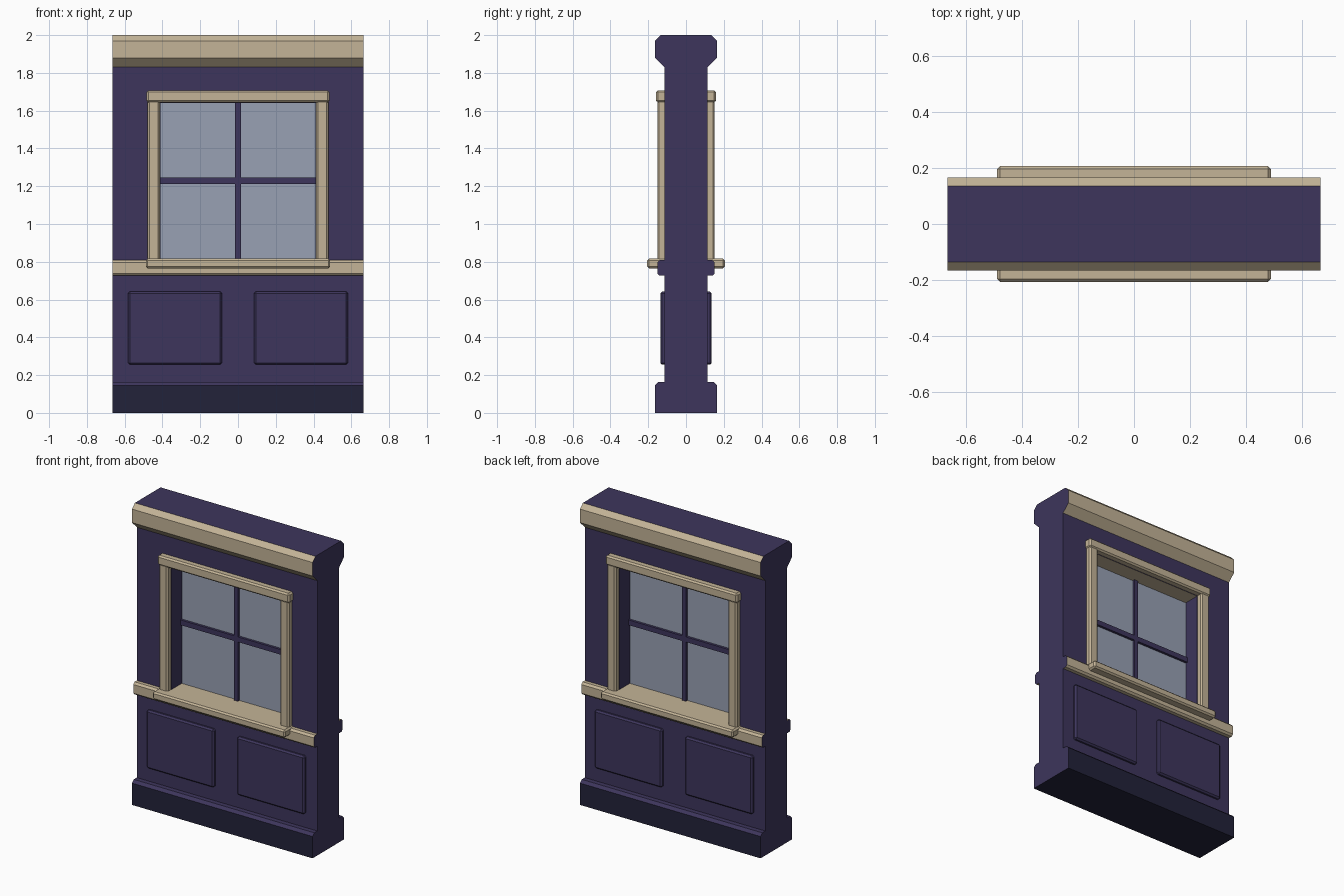
import bpy, bmesh

if "Cube" in bpy.data.objects:
    bpy.data.objects.remove(bpy.data.objects["Cube"])

def material(name, rgb):
    m = bpy.data.materials.new(name)
    m.diffuse_color = (*rgb, 1)
    m.use_nodes = True
    m.node_tree.nodes["Principled BSDF"].inputs["Base Color"].default_value = m.diffuse_color
    return m

PURPLE = material("wall purple", (0.047, 0.036, 0.107))
BEIGE = material("trim beige", (0.55, 0.455, 0.31))
NAVY = material("base navy", (0.016, 0.016, 0.042))
GLASS = material("window glass", (0.314, 0.356, 0.456))

def finish(name, bm, mats):
    bmesh.ops.recalc_face_normals(bm, faces=bm.faces)
    me = bpy.data.meshes.new(name)
    bm.to_mesh(me)
    bm.free()
    for m in mats:
        me.materials.append(m)
    ob = bpy.data.objects.new(name, me)
    bpy.context.collection.objects.link(ob)
    return ob

def box(name, lo, hi, mat, chamfer=0):
    bm = bmesh.new()
    bmesh.ops.create_cube(bm, size=1)
    for v in bm.verts:
        for i in range(3):
            v.co[i] = lo[i] if v.co[i] < 0 else hi[i]
    if chamfer:
        bmesh.ops.bevel(bm, geom=bm.edges[:], offset=chamfer, segments=1,
                        affect='EDGES', profile=0.5)
    return finish(name, bm, [mat])

# Wall: half profile (depth, height) mirrored and extruded along x
half = [(0.165, 0), (0.165, 0.145), (0.147, 0.163), (0.115, 0.163),   # base
        (0.115, 0.727), (0.14, 0.727), (0.152, 0.739), (0.152, 0.797),
        (0.139, 0.81), (0.115, 0.81),                                 # chair rail
        (0.115, 1.83), (0.165, 1.88), (0.165, 1.97), (0.135, 2.0)]    # crown
loop = half + [(-y, z) for y, z in reversed(half)]
bm = bmesh.new()
face = bm.faces.new([bm.verts.new((-0.665, y, z)) for y, z in loop])
ext = bmesh.ops.extrude_face_region(bm, geom=[face])
bmesh.ops.translate(bm, vec=(1.33, 0, 0),
                    verts=[g for g in ext["geom"] if isinstance(g, bmesh.types.BMVert)])
wall = finish("wall", bm, [PURPLE, BEIGE, NAVY])

# Cut the window opening
cutter = box("window_cutter", (-0.41, -0.4, 0.79), (0.41, 0.4, 1.64), PURPLE)
cutter.hide_render = True
mod = wall.modifiers.new("opening", 'BOOLEAN')
mod.operation = 'DIFFERENCE'
mod.solver = 'EXACT'
mod.object = cutter
deps = bpy.context.evaluated_depsgraph_get()
cut = bpy.data.meshes.new_from_object(wall.evaluated_get(deps))
wall.modifiers.clear()
wall.data = cut
bpy.data.objects.remove(cutter, do_unlink=True)
cut.materials.clear()
for m in (PURPLE, BEIGE, NAVY):
    cut.materials.append(m)

# Colour the wall by height and direction; the end faces stay purple
for p in cut.polygons:
    n, c = p.normal, p.center
    p.material_index = 0
    if abs(n.x) > 0.5:
        continue
    if c.z < 0.14:
        p.material_index = 2
    elif c.z > 1.835 and n.z < 0.9:
        p.material_index = 1
    elif 0.72 < c.z < 0.815 and abs(c.y) > 0.117:
        p.material_index = 1
    elif n.z < -0.9 and abs(c.z - 1.64) < 0.005:
        p.material_index = 1

# Window: sill through the wall, glass and glazing bars
box("sill", (-0.488, -0.206, 0.765), (0.488, 0.206, 0.817), BEIGE, 0.01)
box("glass", (-0.415, -0.006, 0.80), (0.415, 0.006, 1.645), GLASS)
box("vertical_bar", (-0.015, -0.022, 0.81), (0.015, 0.022, 1.645), PURPLE)
box("horizontal_bar", (-0.415, -0.022, 1.212), (0.415, 0.022, 1.246), PURPLE)

# Casing and raised panels on both faces
for side, s in (("front", -1), ("back", 1)):
    def span(a, b):
        return sorted((s * a, s * b))
    y0, y1 = span(0.10, 0.158)
    box(side + "_head_casing", (-0.485, y0, 1.643), (0.485, y1, 1.708), BEIGE, 0.01)
    for hand, h in (("left", -1), ("right", 1)):
        x0, x1 = sorted((h * 0.413, h * 0.479))
        y0, y1 = span(0.10, 0.152)
        box(f"{side}_{hand}_casing", (x0, y0, 0.80), (x1, y1, 1.655), BEIGE, 0.01)
        x0, x1 = sorted((h * 0.085, h * 0.582))
        y0, y1 = span(0.09, 0.136)
        box(f"{side}_{hand}_panel", (x0, y0, 0.255), (x1, y1, 0.643), PURPLE, 0.01)
